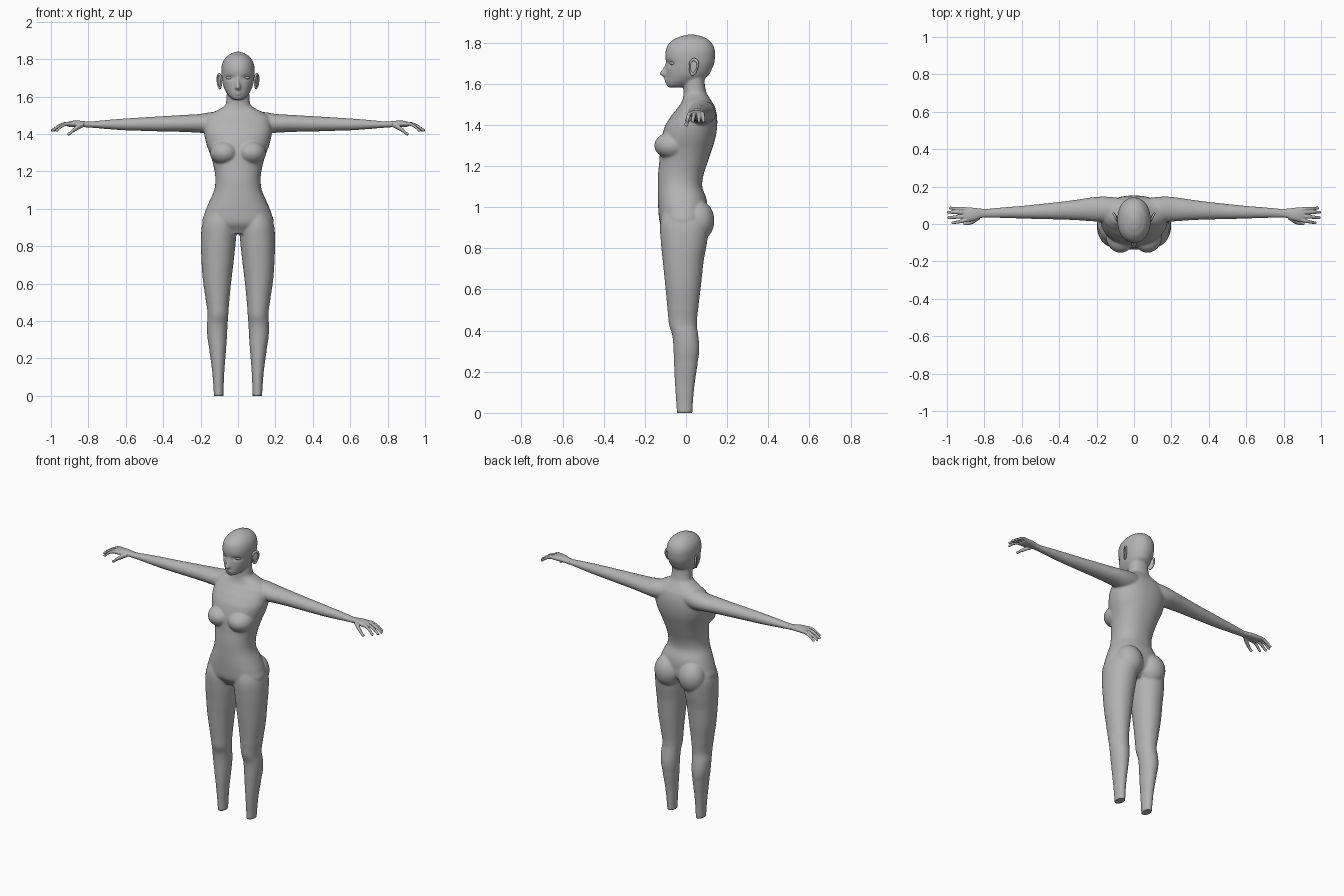
import bpy, bmesh, math
from mathutils import Matrix, Vector

grey = bpy.data.materials.new("plain grey")
grey.diffuse_color = (0.45, 0.45, 0.45, 1)


def catmull(p0, p1, p2, p3, t):
    return [0.5 * (2 * b + (c - a) * t + (2 * a - 5 * b + 4 * c - d) * t * t
                   + (3 * b - a - 3 * c + d) * t ** 3)
            for a, b, c, d in zip(p0, p1, p2, p3)]


def loft(bm, axis, rings, power=2.0, sides=40, steps=4):
    """Rings are (position, a0, a1, b0, b1): a,b = x,y along z, or y,z along x."""
    pts = [rings[0]] + list(rings) + [rings[-1]]
    fine = []
    for i in range(1, len(pts) - 2):
        for k in range(steps):
            t = k / steps
            r = catmull(*pts[i - 1:i + 3], t)
            r[0] = pts[i][0] * (1 - t) + pts[i + 1][0] * t
            fine.append(r)
    fine.append(list(rings[-1]))
    loops = []
    for pos, a0, a1, b0, b1 in fine:
        loop = []
        for k in range(sides):
            w = 2 * math.pi * k / sides
            c, s = math.cos(w), math.sin(w)
            a = (a0 + a1) / 2 + (a1 - a0) / 2 * math.copysign(abs(c) ** (2 / power), c)
            b = (b0 + b1) / 2 + (b1 - b0) / 2 * math.copysign(abs(s) ** (2 / power), s)
            loop.append(bm.verts.new((a, b, pos) if axis == 'z' else (pos, a, b)))
        loops.append(loop)
    for p, q in zip(loops, loops[1:]):
        for k in range(sides):
            j = (k + 1) % sides
            bm.faces.new((p[k], p[j], q[j], q[k]))
    bm.faces.new(loops[0])
    bm.faces.new(loops[-1])


def ball(bm, loc, radii, turn=0.0):
    m = Matrix.Translation(loc) @ Matrix.Rotation(turn, 4, 'Z') @ Matrix.Diagonal((*radii, 1))
    bmesh.ops.create_uvsphere(bm, u_segments=32, v_segments=20, radius=1, matrix=m)


def mirror(bm):
    geo = bmesh.ops.duplicate(bm, geom=bm.verts[:] + bm.edges[:] + bm.faces[:])["geom"]
    for v in geo:
        if isinstance(v, bmesh.types.BMVert):
            v.co.x = -v.co.x


def finish(bm, name, voxel=0, smooth=0):
    bmesh.ops.recalc_face_normals(bm, faces=bm.faces[:])
    me = bpy.data.meshes.new(name)
    bm.to_mesh(me)
    bm.free()
    ob = bpy.data.objects.new(name, me)
    bpy.context.collection.objects.link(ob)
    bpy.ops.object.select_all(action='DESELECT')
    bpy.context.view_layer.objects.active = ob
    ob.select_set(True)
    if voxel:
        r = ob.modifiers.new("fuse", 'REMESH')
        r.mode, r.voxel_size = 'VOXEL', voxel
        bpy.ops.object.modifier_apply(modifier="fuse")
        s = ob.modifiers.new("soften", 'SMOOTH')
        s.factor, s.iterations = 0.5, smooth
        bpy.ops.object.modifier_apply(modifier="soften")
    ob.data.materials.clear()
    ob.data.materials.append(grey)
    bpy.ops.object.shade_smooth_by_angle(angle=math.radians(50))
    return ob


# --- body: leg, arm, breast and buttock on one side, mirrored ---
bm = bmesh.new()
loft(bm, 'z', [  # leg
    (0.00, .078, .129, -.045, .031), (0.13, .073, .138, -.053, .041),
    (0.26, .063, .155, -.059, .059), (0.32, .059, .164, -.061, .065),
    (0.38, .056, .166, -.067, .059), (0.43, .052, .162, -.083, .053),
    (0.50, .047, .171, -.090, .059), (0.62, .035, .188, -.101, .073),
    (0.74, .021, .196, -.113, .086), (0.84, .011, .198, -.123, .104),
    (0.92, .010, .191, -.126, .110), (1.00, .030, .160, -.110, .085)], 2.1)
loft(bm, 'x', [  # arm
    (0.06, .015, .138, 1.41, 1.520), (0.14, .010, .146, 1.40, 1.517),
    (0.20, .013, .145, 1.406, 1.507), (0.30, .020, .131, 1.411, 1.501),
    (0.40, .024, .118, 1.413, 1.495), (0.50, .026, .107, 1.416, 1.489),
    (0.60, .029, .097, 1.419, 1.483), (0.70, .032, .089, 1.426, 1.475),
    (0.80, .034, .081, 1.434, 1.466), (0.825, .032, .081, 1.436, 1.467)])
ball(bm, (.072, -.066, 1.300), (.078, .088, .066))        # breast
ball(bm, (.086, .058, .935), (.085, .080, .100))          # buttock
mirror(bm)
loft(bm, 'z', [(z, -w, w, f, b) for z, w, f, b in (       # torso and neck
    (0.865, .09, -.09, .05), (0.92, .185, -.126, .10), (0.98, .177, -.134, .105),
    (1.04, .153, -.137, .10), (1.10, .127, -.137, .079), (1.16, .121, -.136, .086),
    (1.22, .129, -.130, .106), (1.28, .145, -.126, .126), (1.34, .167, -.118, .144),
    (1.40, .180, -.100, .152), (1.45, .178, -.068, .150), (1.49, .168, -.036, .140),
    (1.515, .135, -.020, .125), (1.535, .095, -.014, .112), (1.555, .067, -.012, .100),
    (1.60, .061, -.012, .091), (1.67, .058, .0, .09))], 2.25)
loft(bm, 'z', [(z, -w, w, f, b) for z, w, f, b in (       # head
    (1.583, .020, -.085, -.02), (1.590, .036, -.093, .010), (1.61, .055, -.097, .065),
    (1.64, .073, -.097, .108), (1.67, .082, -.097, .125), (1.70, .087, -.096, .137),
    (1.73, .089, -.101, .141), (1.76, .088, -.099, .141), (1.79, .079, -.088, .131),
    (1.815, .060, -.062, .110), (1.832, .034, -.025, .075), (1.840, .012, .01, .04))], 2.15)
loft(bm, 'z', [(z, -w, w, f, -.06) for z, w, f in (       # nose
    (1.710, .007, -.097), (1.675, .010, -.113), (1.652, .015, -.128),
    (1.643, .016, -.126), (1.635, .012, -.112))])
ball(bm, (0, -.091, 1.621), (.021, .015, .006))           # upper lip
ball(bm, (0, -.090, 1.611), (.018, .014, .006))           # lower lip
body = finish(bm, "body", 0.006, 6)

# eye sockets, and flat leg ends on the ground
for v in body.data.vertices:
    if v.co.z < 0.008:
        v.co.z = 0
    elif v.co.z > 1.6 and v.co.y < 0:
        dx, dz = abs(v.co.x) - .044, v.co.z - 1.70
        v.co.y += .009 * math.exp(-(dx / .022) ** 2 - (dz / .012) ** 2)

# --- eyes ---
bm = bmesh.new()
ball(bm, (.044, -.064, 1.70), (.021, .016, .0095), math.radians(22))
mirror(bm)
finish(bm, "eyes")

# --- ears: thin shell with a raised rim, flaring outwards at the back ---
bm = bmesh.new()
ball(bm, (.096, .036, 1.682), (.006, .024, .040), math.radians(-26))
place = (Matrix.Translation((.099, .037, 1.682)) @ Matrix.Rotation(math.radians(-26), 4, 'Z')
         @ Matrix.Rotation(math.radians(-8), 4, 'X'))
grid = []
for i in range(32):
    a = 2 * math.pi * i / 32
    row = []
    for k in range(10):
        t = 2 * math.pi * k / 10
        r = 1 + .22 * math.cos(t)
        lobe = .021 + .005 * math.sin(a)
        row.append(bm.verts.new(place @ Vector((.006 * math.sin(t), lobe * r * math.cos(a),
                                                .036 * r * math.sin(a)))))
    grid.append(row)
for i in range(32):
    for k in range(10):
        n, m = (i + 1) % 32, (k + 1) % 10
        bm.faces.new((grid[i][k], grid[n][k], grid[n][m], grid[i][m]))
mirror(bm)
finish(bm, "ears")


# --- hands: palm, four spread fingers and a thumb ---
def finger(bm, points):
    rings = [(x, y - r, y + r, z - r, z + r) for x, y, z, r in points]
    loft(bm, 'x', rings, sides=16)
    x, y, z, r = points[-1]
    ball(bm, (x, y, z), (r, r, r))


bm = bmesh.new()
loft(bm, 'x', [(.79, .035, .081, 1.434, 1.466), (.82, .032, .082, 1.436, 1.468),
               (.85, .020, .086, 1.438, 1.471), (.88, .013, .088, 1.438, 1.471),
               (.905, .013, .088, 1.438, 1.466), (.915, .020, .083, 1.443, 1.461)], 2.3)
for y0, y1, tip in ((.022, .006, .968), (.042, .034, .990), (.062, .063, .992), (.079, .085, .982)):
    d = tip - .89
    finger(bm, [(.89, y0, 1.455, .0105), (.89 + d * .4, y0 * .6 + y1 * .4, 1.453, .0100),
                (.89 + d * .75, y0 * .25 + y1 * .75, 1.438, .0092), (tip, y1, 1.420, .0082)])
finger(bm, [(.825, .036, 1.449, .013), (.855, .018, 1.436, .014),
            (.882, .006, 1.419, .0115), (.904, .002, 1.400, .0088)])
mirror(bm)
finish(bm, "hands", 0.003, 4)
